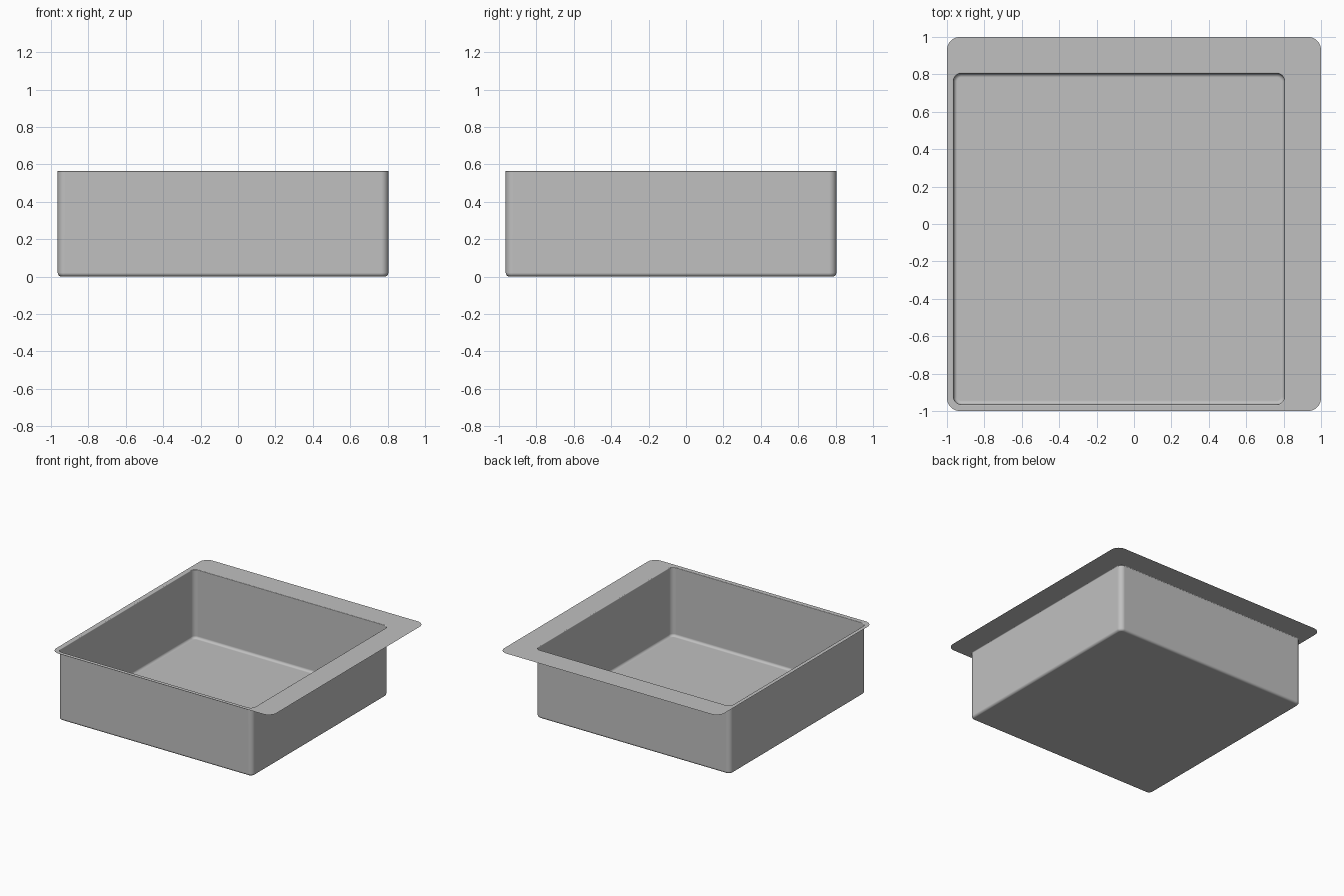
import bpy, bmesh, math

cube = bpy.data.objects.get("Cube")
if cube:
    bpy.data.objects.remove(cube, do_unlink=True)

steel = bpy.data.materials.new("brushed_grey")
steel.use_nodes = True
GREY = (0.53, 0.53, 0.53, 1)
steel.diffuse_color = GREY
steel.node_tree.nodes["Principled BSDF"].inputs["Base Color"].default_value = GREY

TOP = 0.565        # height of the rim sheet
CENTRE = -0.08     # bowl is offset toward the front right corner
HALF = 0.89        # half width of the bowl opening
FILLET = 0.02      # bend between the walls and the floor
LIP = 0.006        # small bend between the rim and the walls


def ring(bm, centre, half, radius, z, steps=8):
    """Rounded square loop of vertices."""
    verts = []
    for corner in range(4):
        start = corner * math.pi / 2
        sx = 1 if corner in (0, 3) else -1
        sy = 1 if corner < 2 else -1
        for i in range(steps + 1):
            a = start + i / steps * math.pi / 2
            x = centre + sx * (half - radius) + radius * math.cos(a)
            y = centre + sy * (half - radius) + radius * math.sin(a)
            verts.append(bm.verts.new((x, y, z)))
    return verts


def bridge(bm, outer, inner):
    n = len(outer)
    for i in range(n):
        j = (i + 1) % n
        bm.faces.new((outer[i], outer[j], inner[j], inner[i]))


def finish(name, bm):
    mesh = bpy.data.meshes.new(name)
    bm.to_mesh(mesh)
    bm.free()
    mesh.materials.append(steel)
    obj = bpy.data.objects.new(name, mesh)
    bpy.context.collection.objects.link(obj)
    bpy.ops.object.select_all(action="DESELECT")
    obj.select_set(True)
    bpy.context.view_layer.objects.active = obj
    bpy.ops.object.shade_smooth_by_angle(angle=math.radians(35))
    # keeps the large flat panels evenly shaded beside the bends
    weighted = obj.modifiers.new("even_panels", "WEIGHTED_NORMAL")
    weighted.keep_sharp = True


# Flat rim, wider along the back and left sides
bm = bmesh.new()
bridge(bm, ring(bm, 0, 1, 0.07, TOP), ring(bm, CENTRE, HALF, 0.045, TOP))
finish("rim_flange", bm)

# Bowl: lip bend, straight walls, floor bend, floor
quarter = [i * math.pi / 8 for i in range(5)]
profile = [(LIP * math.sin(a), TOP - LIP * (1 - math.cos(a))) for a in quarter]
profile += [(LIP + FILLET * (1 - math.cos(a)), FILLET * (1 - math.sin(a))) for a in quarter]
bm = bmesh.new()
loops = [ring(bm, CENTRE, HALF - inset, 0.045 - inset, z) for inset, z in profile]
for outer, inner in zip(loops, loops[1:]):
    bridge(bm, outer, inner)
bm.faces.new(loops[-1])
finish("bowl", bm)
